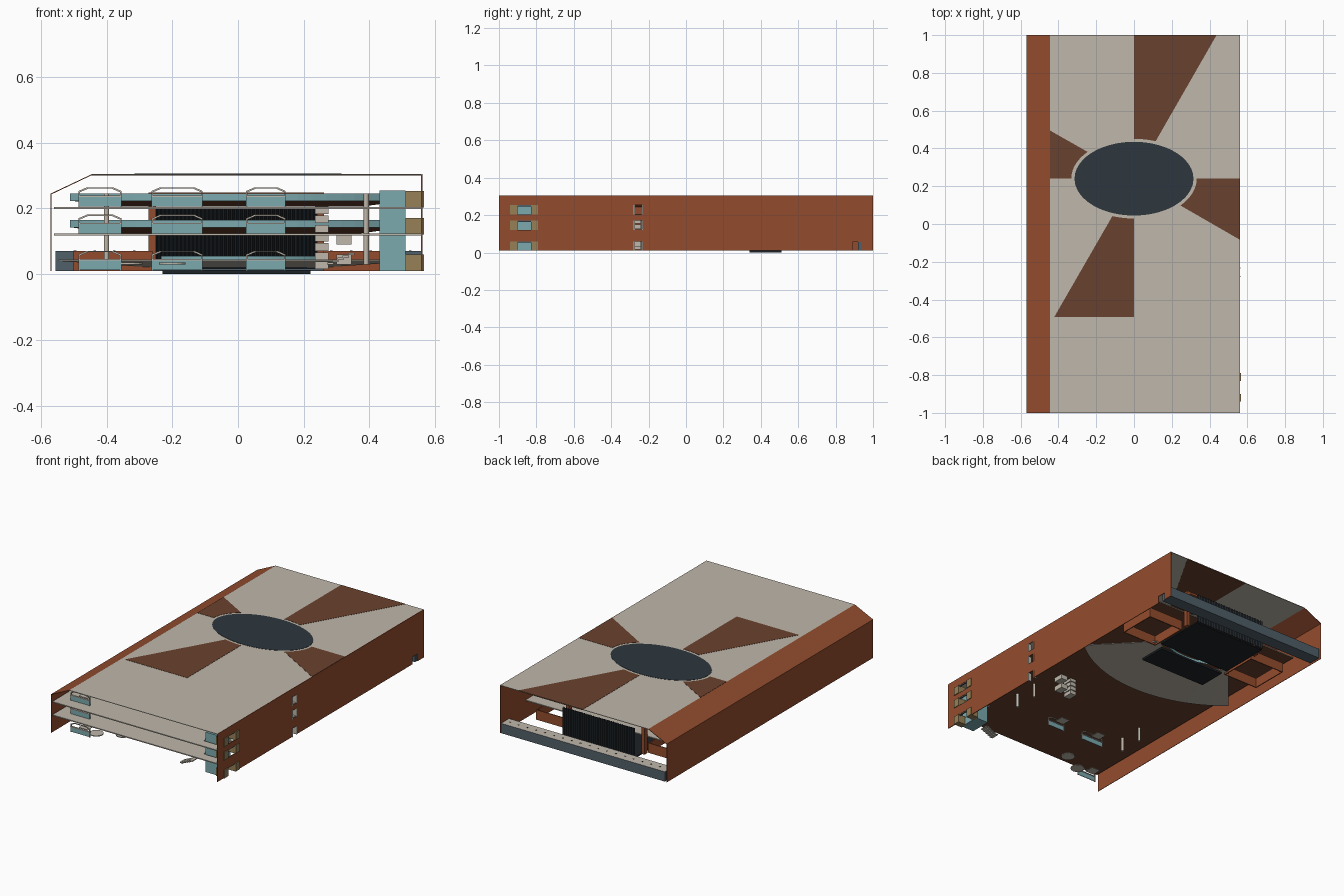
import bpy, bmesh, math

if "Cube" in bpy.data.objects:
    bpy.data.objects.remove(bpy.data.objects["Cube"])

def mat(name, c):
    m = bpy.data.materials.new(name)
    m.diffuse_color = (*c, 1)
    m.use_nodes = True
    m.node_tree.nodes["Principled BSDF"].inputs["Base Color"].default_value = m.diffuse_color
    return m

BEIGE = mat("beige", (.52, .475, .405))
ORANGE = mat("burnt orange", (.295, .073, .027))
BROWN = mat("dark brown", (.141, .053, .027))
SLATE = mat("dark slate", (.026, .037, .048))
TEAL = mat("teal glass", (.2, .4, .43))
TAN = mat("tan", (.31, .215, .095))
STEEL = mat("blue grey", (.08, .115, .14))
BLACK = mat("curtain black", (.012, .016, .021))

def finish(name, bm, *mats):
    bmesh.ops.recalc_face_normals(bm, faces=bm.faces)
    me = bpy.data.meshes.new(name)
    bm.to_mesh(me)
    bm.free()
    for m in mats:
        me.materials.append(m)
    ob = bpy.data.objects.new(name, me)
    bpy.context.collection.objects.link(ob)
    return ob

def add_box(bm, x0, x1, y0, y1, z0, z1):
    v = [bm.verts.new((x, y, z)) for x in (x0, x1) for y in (y0, y1) for z in (z0, z1)]
    for f in ((0, 1, 3, 2), (4, 6, 7, 5), (0, 4, 5, 1), (2, 3, 7, 6), (0, 2, 6, 4), (1, 5, 7, 3)):
        bm.faces.new([v[i] for i in f])

def boxes(name, m, *dims):
    bm = bmesh.new()
    for d in dims:
        add_box(bm, *d)
    return finish(name, bm, m)

def prism(name, m, pts, z0, z1):
    bm = bmesh.new()
    f = bm.faces.new([bm.verts.new((x, y, z0)) for x, y in pts])
    r = bmesh.ops.extrude_face_region(bm, geom=[f])
    for v in r["geom"]:
        if isinstance(v, bmesh.types.BMVert):
            v.co.z = z1
    return finish(name, bm, m)

def color_by_normal(ob, m, sign):
    """Give the faces that look up (+1) or down (-1) a second colour."""
    ob.data.materials.append(m)
    for p in ob.data.polygons:
        if p.normal.z * sign > .9:
            p.material_index = 1

def sector(name, m, r0, r1, z0, z1, thick, half=37, cy=.85):
    """Raked ring sector around the stage."""
    bm = bmesh.new()
    n, prev = 24, None
    for i in range(n + 1):
        a = math.radians(-90 - half + 2 * half * i / n)
        ring = [bm.verts.new((r * math.cos(a), cy + r * math.sin(a), z))
                for r, z in ((r0, z0), (r1, z1), (r1, z1 + thick), (r0, z0 + thick))]
        if prev:
            for k in range(4):
                bm.faces.new((prev[k], prev[(k + 1) % 4], ring[(k + 1) % 4], ring[k]))
        else:
            bm.faces.new(ring)
        prev = ring
    bm.faces.new(prev)
    return finish(name, bm, m)

# flat roof sheet
boxes("roof", BEIGE, (-.445, .56, -1, 1, .301, .304))

# central oval and four sunray wedges set into the roof
CX, CY = 0, .24
def on_oval(deg, a, b):
    c, s = math.cos(math.radians(deg)), math.sin(math.radians(deg))
    r = 1 / math.sqrt((c / a) ** 2 + (s / b) ** 2)
    return (CX + r * c, CY + r * s)

prism("roof_oval", SLATE, [on_oval(i * 5, .315, .195) for i in range(72)], .2995, .3055)
for i, (a0, a1, outer) in enumerate((
        (60, 90, [(0, 1), (.437, 1)]),
        (150, 180, [(-.445, .24), (-.445, .495)]),
        (240, 270, [(0, -.492), (-.422, -.492)]),
        (330, 360, [(.56, .24), (.56, -.083)]))):
    arc = [on_oval(a0 + (a1 - a0) * k / 8, .332, .211) for k in range(9)]
    prism(f"roof_ray_{i}", BROWN, arc + outer, .2998, .3052)

# left wall with sloped eave
bm = bmesh.new()
prof = [(-.57, .01), (-.57, .245), (-.445, .304), (-.445, .301), (-.567, .243), (-.567, .01)]
ends = [[bm.verts.new((x, y, z)) for x, z in prof] for y in (-1, 1)]
for k in range(6):
    j = (k + 1) % 6
    bm.faces.new((ends[0][k], ends[0][j], ends[1][j], ends[1][k]))
for e in ends:
    bm.faces.new(e)
finish("left_wall", bm, ORANGE)

# right wall with window and door openings
FLOORS = (.01, .12, .203)
three = [(z, z + .05) for z in FLOORS]
cols = [(-1, -.94, []), (-.94, -.79, three), (-.79, -.28, []), (-.28, -.23, three),
        (-.23, .89, []), (.89, .94, [(.01, .055)]), (.94, 1, [])]
bm = bmesh.new()
for y0, y1, holes in cols:
    z = .01
    for a, b in holes + [(.304, .304)]:
        if a > z + .001:
            add_box(bm, .557, .561, y0, y1, z, a)
        z = b
finish("right_wall", bm, ORANGE)

# floor slabs, light above and dark below
for i, (z, y1) in enumerate(((.117, .76), (.198, .25))):
    slab = boxes(f"floor_slab_{i}", BEIGE, (-.56, .425, -1, y1, z, z + .006),
                 (.425, .556, -.78, y1, z, z + .006), (.425, .556, -1, -.94, z, z + .006))
    color_by_normal(slab, BROWN, -1)

# glass lift with passages to the right wall
boxes("lift_shaft", TEAL, (.43, .51, -.93, -.8, .01, .255))
for i, z in enumerate(FLOORS):
    boxes(f"lift_passage_{i}", TAN, (.51, .566, -.94, -.9, z, z + .05),
          (.51, .566, -.83, -.79, z, z + .05))
    boxes(f"passage_lintel_{i}", STEEL, (.552, .5595, -.9, -.83, z + .044, z + .05))
    boxes(f"passage_glass_{i}", TEAL, (.511, .516, -.9, -.83, z, z + .044))
    # window frame farther along the wall
    boxes(f"side_window_{i}", BEIGE, (.54, .564, -.28, -.274, z, z + .05),
          (.54, .564, -.236, -.23, z, z + .05))

# foyer counters: glass front, light sides and an arched frame, on each floor
for i, z in enumerate(FLOORS):
    for j, (x, w, y) in enumerate(((-.42, .13, -.93), (-.185, .155, -.6), (.085, .12, -.6))):
        a, b = x - w / 2, x + w / 2
        boxes(f"counter_glass_{i}_{j}", TEAL, (a, b, y, y + .004, z + .003, z + .032))
        boxes(f"counter_rail_{i}_{j}", BEIGE, (a, b, y - .004, y + .008, z + .032, z + .036),
              (x - .03, x + .03, y + .03, y + .09, z + .024, z + .027))
        bm = bmesh.new()
        path = [(a, 0), (a, .05), (a + .025, .061), (b - .025, .061), (b, .05), (b, 0)]
        rings = []
        for k, (px, pz) in enumerate(path):
            s = .004 if px < x else -.004
            q = pz - (.004 if pz > 0 else 0)
            rings.append([bm.verts.new(c) for c in (
                (px, y, z + pz), (px + s, y, z + q), (px + s, y + .006, z + q), (px, y + .006, z + pz))])
        for r, t in zip(rings, rings[1:]):
            for k in range(4):
                bm.faces.new((r[k], r[(k + 1) % 4], t[(k + 1) % 4], t[k]))
        bm.faces.new(rings[0])
        bm.faces.new(rings[-1])
        finish(f"counter_arch_{i}_{j}", bm, BEIGE)

# round foyer tables
for i, (x, y) in enumerate(((-.2, -.83), (-.33, -.9))):
    prism(f"table_{i}", BEIGE, [(x + .04 * math.cos(t * math.pi / 8), y + .04 * math.sin(t * math.pi / 8))
                                for t in range(16)], .03, .035)

# columns
for i, x in enumerate((-.4, .39)):
    for j, y in enumerate((-.58, -.43)):
        prism(f"column_{i}_{j}", BEIGE, [(x + .008 * math.cos(t * math.pi / 6), y + .008 * math.sin(t * math.pi / 6))
                                         for t in range(12)], .03, .245)

# stair flights and stacked landings
bm = bmesh.new()
for k in range(5):
    add_box(bm, .27 + .016 * k, .29 + .016 * k, -.95, -.9, .03 + .007 * k, .036 + .007 * k)
finish("front_stair", bm, BEIGE)
boxes("stair_landings", BEIGE, *[(.235, .275, -.3, -.24, .015 + .028 * k, .038 + .028 * k) for k in range(7)],
      (.3, .345, -.3, -.24, .03, .06), (.3, .345, -.3, -.24, .09, .118))

# auditorium seating tiers and glass balcony rails
sector("stalls", BEIGE, .4, .85, .02, .04, .004, 40)
for i, z in enumerate((.124, .205)):
    sector(f"balcony_tier_{i}", BROWN, .62, .84, z, z + .018, .004)
    sector(f"balcony_rail_{i}", TEAL, .846, .85, z + .018, z + .018, .023)
sector("front_rail", TEAL, .385, .39, .04, .04, .015)

# stage deck, pit and pleated curtain
boxes("stage_deck", BLACK, (-.25, .24, .53, .85, .015, .022))
boxes("orchestra_pit", BLACK, (-.23, .22, .34, .51, 0, .012))
bm = bmesh.new()
N = 80
rows = [[bm.verts.new((-.25 + .49 * k / N, .85 + (.012 if k % 2 else 0), z)) for k in range(N + 1)]
        for z in (.022, .2)]
for k in range(N):
    bm.faces.new((rows[0][k], rows[0][k + 1], rows[1][k + 1], rows[1][k]))
curtain = finish("stage_curtain", bm, BLACK)
sol = curtain.modifiers.new("thickness", "SOLIDIFY")
sol.thickness = .003

# proscenium posts and beam
boxes("proscenium", ORANGE, (-.272, -.25, .76, .79, .02, .245), (.24, .262, .76, .79, .02, .245),
      (-.272, .262, .76, .79, .235, .248))

# open side rooms next to the stage
for i, x in enumerate((-.38, .38)):
    a, b, c, d = x - .12, x + .12, .5, .74
    t = .006
    boxes(f"side_room_{i}", ORANGE, (a, b, c, c + t, .01, .07), (a, b, d - t, d, .01, .07),
          (a, a + t, c, d, .01, .07), (b - t, b, c, d, .01, .07))

# low back block with a light top
block = boxes("back_block", STEEL, (-.555, .556, .92, .998, .01, .07))
color_by_normal(block, BEIGE, 1)
boxes("back_block_lights", SLATE, *[(-.5 + .06 * k, -.492 + .06 * k, .955, .963, .07, .0715) for k in range(18)])
